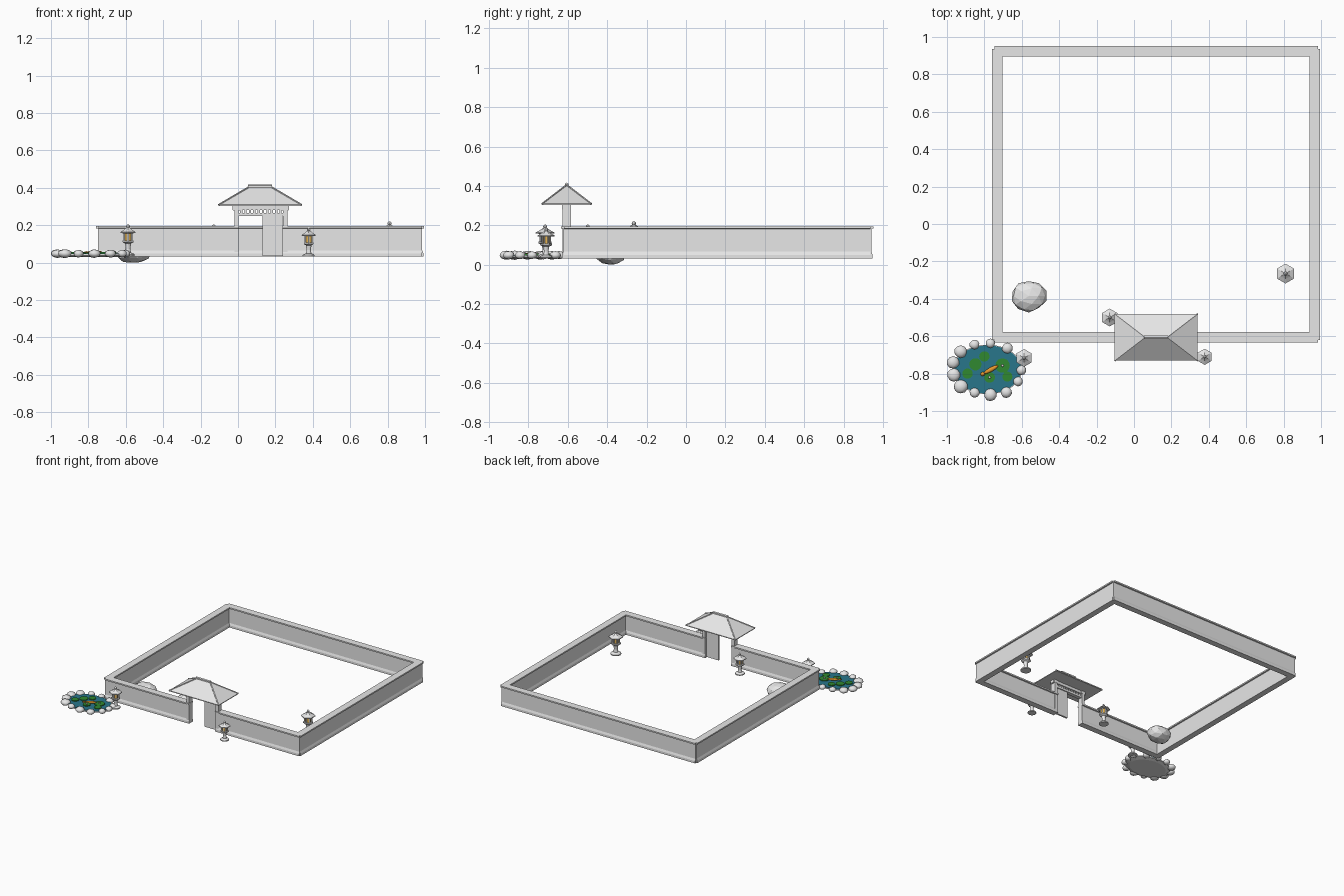
import bpy, bmesh, math, random
from mathutils import Vector, Matrix

if "Cube" in bpy.data.objects:
    bpy.data.objects.remove(bpy.data.objects["Cube"])

random.seed(4)


def material(name, r, g, b):
    m = bpy.data.materials.new(name)
    m.diffuse_color = (r, g, b, 1)
    m.use_nodes = True
    m.node_tree.nodes["Principled BSDF"].inputs["Base Color"].default_value = m.diffuse_color
    return m


GREY = material("pale_grey", 0.8, 0.8, 0.8)
WATER = material("teal_water", 0.022, 0.18, 0.26)
LEAF = material("leaf_green", 0.03, 0.25, 0.03)
ORANGE = material("fish_orange", 0.9, 0.36, 0.03)
GLOW = material("lamp_yellow", 0.85, 0.5, 0.1)
PETAL = material("petal_white", 0.85, 0.75, 0.78)


def finish(bm, name, mat, smooth=False):
    bmesh.ops.recalc_face_normals(bm, faces=bm.faces)
    me = bpy.data.meshes.new(name)
    bm.to_mesh(me)
    bm.free()
    me.materials.append(mat)
    ob = bpy.data.objects.new(name, me)
    bpy.context.collection.objects.link(ob)
    for p in me.polygons:
        p.use_smooth = smooth
    return ob


def box(name, x0, x1, y0, y1, z0, z1, mat=GREY):
    bm = bmesh.new()
    m = Matrix.Translation(((x0 + x1) / 2, (y0 + y1) / 2, (z0 + z1) / 2))
    bmesh.ops.create_cube(bm, size=1, matrix=m @ Matrix.Diagonal((x1 - x0, y1 - y0, z1 - z0, 1)))
    return finish(bm, name, mat)


def lathe(name, centre, profile, sides, mat=GREY, scale=(1, 1), turn=0.0):
    """Closed stack of rings; profile holds (radius, height) pairs."""
    bm = bmesh.new()
    rings = []
    for r, z in profile:
        angles = [turn + math.tau * i / sides for i in range(sides)]
        rings.append([bm.verts.new((centre[0] + r * scale[0] * math.cos(a),
                                    centre[1] + r * scale[1] * math.sin(a),
                                    centre[2] + z)) for a in angles])
    for a, b in zip(rings, rings[1:]):
        for i in range(sides):
            j = (i + 1) % sides
            bm.faces.new((a[i], a[j], b[j], b[i]))
    bm.faces.new(rings[0])
    bm.faces.new(rings[-1])
    return finish(bm, name, mat)


def stone(name, centre, radii, rough, detail=2, mat=GREY, turn=0.0, smooth=True):
    bm = bmesh.new()
    bmesh.ops.create_icosphere(bm, subdivisions=detail, radius=1)
    rot = Matrix.Rotation(turn, 3, 'Z')
    for v in bm.verts:
        k = 1 + random.uniform(-rough, rough)
        v.co = Vector(centre) + rot @ Vector([c * r * k for c, r in zip(v.co, radii)])
        v.co.z = max(v.co.z, 0)
    return finish(bm, name, mat, smooth)


def rod(name, a, b, radius):
    a, b = Vector(a), Vector(b)
    bm = bmesh.new()
    q = (b - a).to_track_quat('Z', 'Y').to_matrix().to_4x4()
    bmesh.ops.create_cone(bm, cap_ends=True, segments=6, radius1=radius, radius2=radius,
                          depth=(b - a).length, matrix=Matrix.Translation((a + b) / 2) @ q)
    return finish(bm, name, GREY)


# Enclosure walls: flared foot, plain body, overhanging cap
HALF = [(0.024, 0.032), (0.024, 0.05), (0.018, 0.066), (0.018, 0.182), (0.028, 0.184), (0.028, 0.195)]
SECTION = HALF + [(-d, z) for d, z in reversed(HALF)]


def wall(name, a, b):
    a, b = Vector(a), Vector(b)
    d = (b - a).normalized()
    n = Vector((-d.y, d.x))
    bm = bmesh.new()
    ends = [[bm.verts.new((*(p + n * o), z)) for o, z in SECTION] for p in (a, b)]
    k = len(SECTION)
    for i in range(k):
        j = (i + 1) % k
        bm.faces.new((ends[0][i], ends[0][j], ends[1][j], ends[1][i]))
    bm.faces.new(ends[0])
    bm.faces.new(ends[1])
    return finish(bm, name, GREY)


GY = -0.606
wall("back_wall", (-0.745, 0.924), (0.985, 0.924))
wall("left_wall", (-0.731, -0.62), (-0.731, 0.936))
wall("right_wall", (0.967, -0.62), (0.967, 0.936))
wall("front_wall_left", (-0.745, GY), (0.005, GY))
wall("front_wall_right", (0.237, GY), (0.985, GY))

# Gate: posts, beams, balusters and one door leaf
for x, side in ((-0.008, "left"), (0.252, "right")):
    box("gate_post_" + side, x - 0.012, x + 0.012, GY - 0.021, GY + 0.021, 0.032, 0.305)
    box("gate_bracket_" + side, x - 0.019, x + 0.019, GY - 0.023, GY + 0.023, 0.28, 0.305)
box("gate_lintel", -0.008, 0.252, GY - 0.015, GY + 0.015, 0.25, 0.266)
box("gate_top_beam", -0.03, 0.274, GY - 0.018, GY + 0.018, 0.282, 0.306)
for i in range(10):
    x = 0.017 + i * 0.0234
    box("gate_baluster", x - 0.006, x + 0.006, GY - 0.01, GY + 0.01, 0.264, 0.284)
box("gate_door", 0.13, 0.237, GY - 0.007, GY + 0.007, 0.036, 0.252)

# Hipped gate roof with ridge and hip ribs
bm = bmesh.new()
x0, x1, y0, y1 = -0.103, 0.34, GY - 0.125, GY + 0.125
corners = [(x0, y0), (x1, y0), (x1, y1), (x0, y1)]
low = [bm.verts.new((x, y, 0.304)) for x, y in corners]
eave = [bm.verts.new((x, y, 0.31)) for x, y in corners]
ridge = [bm.verts.new((x, GY, 0.405)) for x in (0.06, 0.177)]
for i in range(4):
    j = (i + 1) % 4
    bm.faces.new((low[i], low[j], eave[j], eave[i]))
bm.faces.new(low)
bm.faces.new((eave[0], eave[1], ridge[1], ridge[0]))
bm.faces.new((eave[2], eave[3], ridge[0], ridge[1]))
bm.faces.new((eave[1], eave[2], ridge[1]))
bm.faces.new((eave[3], eave[0], ridge[0]))
finish(bm, "gate_roof", GREY)
rod("roof_ridge", (0.054, GY, 0.407), (0.183, GY, 0.407), 0.01)
for i, (x, y) in enumerate(corners):
    rod("roof_hip_rib", (x, y, 0.309), (0.06 if i in (0, 3) else 0.177, GY, 0.405), 0.005)


# Garden lanterns with hexagonal caps
def lantern(x, y, z, s):
    def part(name, profile, sides, mat=GREY):
        lathe("lantern_" + name, (x, y, z), [(r * s, h * s) for r, h in profile], sides, mat,
              turn=math.pi / 2)
    part("base", [(0.033, 0), (0.033, 0.007), (0.024, 0.014), (0.015, 0.016)], 12)
    part("column", [(0.015, 0.012), (0.012, 0.035), (0.015, 0.062)], 12)
    part("platform", [(0.015, 0.06), (0.031, 0.068), (0.031, 0.076)], 6)
    part("light", [(0.019, 0.075), (0.019, 0.116)], 6, GLOW)
    part("cap", [(0.03, 0.112), (0.044, 0.113), (0.044, 0.118), (0.024, 0.129), (0.009, 0.14)], 6)
    part("finial", [(0.006, 0.138), (0.009, 0.144), (0.008, 0.15), (0.002, 0.156)], 8)
    for i in range(6):
        a = math.pi / 2 + i * math.pi / 3
        px, py = x + 0.021 * s * math.cos(a), y + 0.021 * s * math.sin(a)
        rod("lantern_bar", (px, py, z + 0.075 * s), (px, py, z + 0.114 * s), 0.0045 * s)


for spec in ((-0.588, -0.716, 0.036, 1.08), (-0.13, -0.5, 0.036, 1.08),
             (0.378, -0.71, 0.033, 0.98), (0.81, -0.265, 0.034, 1.2)):
    lantern(*spec)

# Boulder inside the wall
stone("boulder", (-0.562, -0.385, 0.056), (0.095, 0.084, 0.06), 0.07, smooth=False)

# Pond basin and water
PX, PY = -0.783, -0.778
lathe("pond_basin", (PX, PY, 0), [(0.85, 0.03), (1.06, 0.038), (1.06, 0.046)], 32,
      scale=(0.175, 0.125))
lathe("pond_water", (PX, PY, 0), [(1.03, 0.046), (1.03, 0.05)], 32, WATER, scale=(0.175, 0.125))

# Rim stones as (x, y, radius)
RIM = [(-0.967, -0.74, 0.034), (-0.963, -0.807, 0.036), (-0.926, -0.869, 0.037),
       (-0.853, -0.902, 0.027), (-0.767, -0.913, 0.034), (-0.682, -0.9, 0.03),
       (-0.62, -0.842, 0.026), (-0.602, -0.782, 0.026), (-0.602, -0.725, 0.028),
       (-0.677, -0.664, 0.029), (-0.768, -0.638, 0.025), (-0.853, -0.645, 0.026),
       (-0.927, -0.682, 0.034)]
for x, y, r in RIM:
    stone("pond_stone", (x, y, 0.048), (r, r, 0.012 + r * 0.3), 0.05)

# Lily pads, two with blossoms
PADS = [(-0.8, -0.708, 0.028, 0), (-0.848, -0.75, 0.033, 0), (-0.89, -0.8, 0.028, 0),
        (-0.703, -0.757, 0.039, 1), (-0.772, -0.82, 0.029, 1), (-0.677, -0.816, 0.027, 0)]
for x, y, r, blossom in PADS:
    lathe("lily_pad", (x, y, 0.05), [(r, 0), (r, 0.006)], 14, LEAF)
    if blossom:
        stone("lily_blossom", (x, y, 0.058), (0.008, 0.008, 0.006), 0, 1, PETAL)

# Fish body and tail
T = math.radians(29)
stone("fish_body", (-0.765, -0.778, 0.056), (0.045, 0.012, 0.009), 0, 2, ORANGE, T)
stone("fish_tail", (-0.809, -0.802, 0.056), (0.014, 0.012, 0.005), 0, 1, ORANGE, T)
